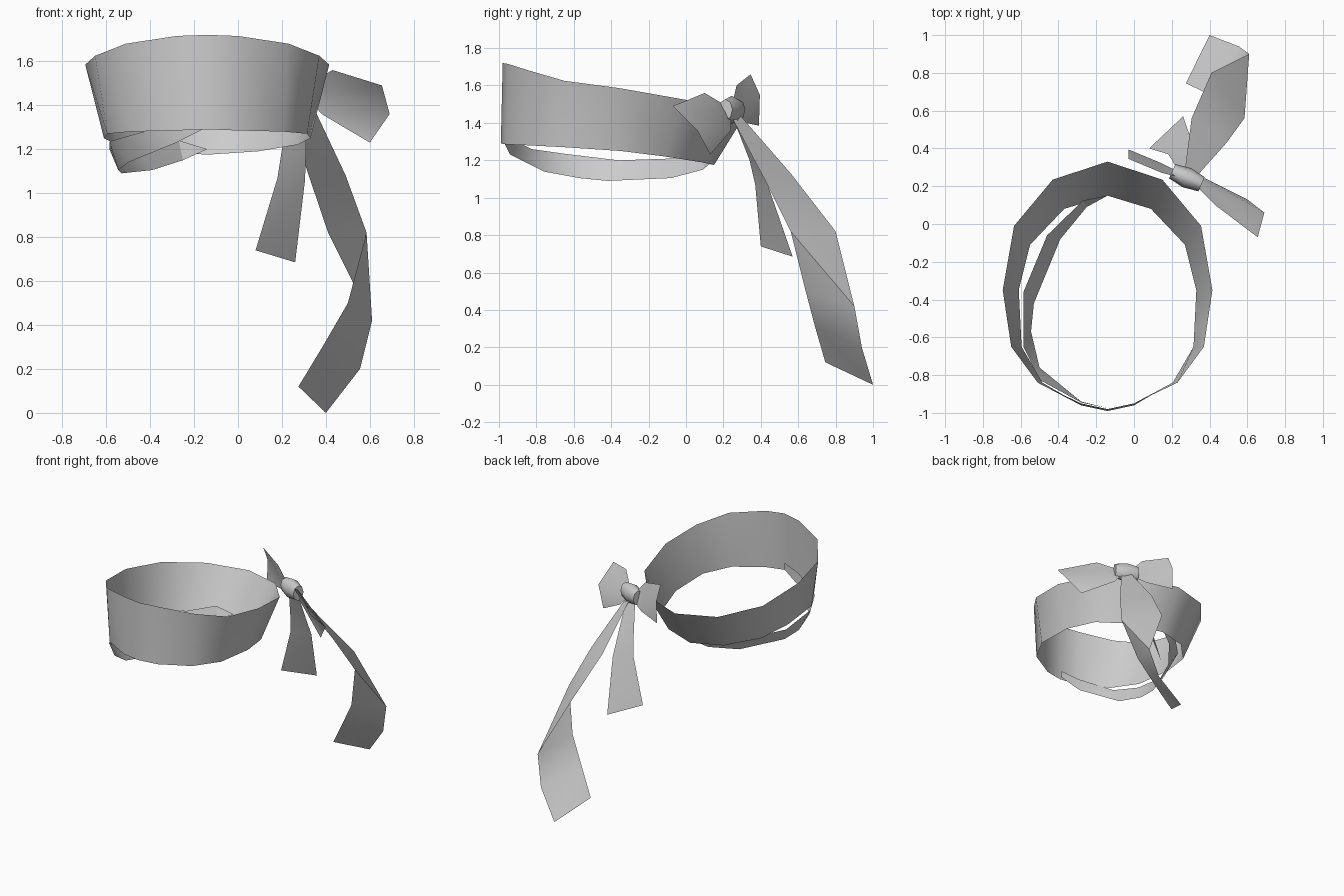
import bpy
import bmesh
from math import atan2, cos, pi, sin
from mathutils import Matrix, Vector

default_cube = bpy.data.objects.get("Cube")
if default_cube:
    bpy.data.objects.remove(default_cube, do_unlink=True)

# One plain cloth colour
cloth = bpy.data.materials.new("grey cloth")
cloth.use_nodes = True
colour = (0.6, 0.6, 0.6, 1)
cloth.diffuse_color = colour
cloth.node_tree.nodes["Principled BSDF"].inputs["Base Color"].default_value = colour


def add_object(name, mesh_builder):
    """Turn a finished bmesh into a smooth shaded cloth object."""
    mesh = bpy.data.meshes.new(name)
    mesh_builder.to_mesh(mesh)
    mesh_builder.free()
    mesh.materials.append(cloth)
    part = bpy.data.objects.new(name, mesh)
    bpy.context.scene.collection.objects.link(part)
    bpy.ops.object.select_all(action="DESELECT")
    part.select_set(True)
    bpy.context.view_layer.objects.active = part
    bpy.ops.object.shade_smooth_by_angle(angle=pi / 3)
    return part


def ribbon(name, *rails, closed=False):
    """Stretch a thin sheet of cloth between neighbouring edge rails."""
    builder = bmesh.new()
    lines = [[builder.verts.new(point) for point in rail] for rail in rails]
    count = len(lines[0])
    for first, second in zip(lines, lines[1:]):
        for index in range(count if closed else count - 1):
            following = (index + 1) % count
            # Split each quad along the first-to-second diagonal
            a, b = first[index], first[following]
            c, d = second[following], second[index]
            builder.faces.new((a, b, d))
            builder.faces.new((b, c, d))
    return add_object(name, builder)


def mirrored_loop(half, middle=-0.14):
    """Complete a loop whose first and last points lie on the middle line."""
    right = [(middle + offset, y, z) for offset, y, z in half]
    left = [(middle - offset, y, z) for offset, y, z in half[1:-1]]
    return right + left[::-1]


# Head band: flared loop, tall at the front and dipping at the back
band_top = [(0, -0.98, 1.72), (0.14, -0.95, 1.715), (0.37, -0.84, 1.68),
            (0.51, -0.65, 1.625), (0.555, -0.35, 1.585), (0.495, -0.01, 1.525),
            (0.29, 0.235, 1.48), (0, 0.33, 1.465)]
band_bottom = [(0, -0.99, 1.29), (0.14, -0.96, 1.285), (0.345, -0.84, 1.28),
               (0.455, -0.65, 1.27), (0.47, -0.35, 1.25), (0.41, -0.11, 1.22),
               (0.23, 0.08, 1.19), (0, 0.15, 1.175)]
ribbon("head_band", mirrored_loop(band_bottom), mirrored_loop(band_top), closed=True)

# Loose inner wrap hanging below the right side of the band
wrap_lower = [(-0.14, -0.975, 1.3), (-0.28, -0.94, 1.23), (-0.5, -0.76, 1.14),
              (-0.545, -0.57, 1.105), (-0.53, -0.42, 1.09), (-0.39, -0.08, 1.105),
              (-0.25, 0.09, 1.15), (-0.14, 0.15, 1.2)]
wrap_upper = [(-0.14, -0.975, 1.35), (-0.28, -0.945, 1.32), (-0.5, -0.825, 1.26),
              (-0.585, -0.65, 1.235), (-0.585, -0.36, 1.2), (-0.46, -0.06, 1.21),
              (-0.27, 0.125, 1.24), (-0.14, 0.15, 1.2)]
builder_rails = (wrap_upper[:-1], wrap_lower[:-1])
ribbon("inner_wrap", *builder_rails)
ribbon("inner_wrap_tip", wrap_upper[-2:], wrap_lower[-2:])

# Bow ears on both sides of the knot
ribbon("left_bow_ear",
       [(0.33, 0.2, 1.5), (0.43, 0.1, 1.56), (0.655, -0.07, 1.49)],
       [(0.33, 0.22, 1.46), (0.43, 0.18, 1.46), (0.69, 0.06, 1.36)],
       [(0.33, 0.24, 1.42), (0.38, 0.24, 1.36), (0.6, 0.13, 1.23)])
ribbon("right_bow_ear",
       [(0.23, 0.25, 1.51), (0.15, 0.27, 1.6), (-0.03, 0.345, 1.66)],
       [(0.23, 0.265, 1.47), (0.14, 0.3, 1.5), (-0.03, 0.395, 1.55)],
       [(0.23, 0.28, 1.43), (0.15, 0.32, 1.4), (-0.03, 0.39, 1.385)])

# Hanging tails
ribbon("short_tail",
       [(0.25, 0.25, 1.43), (0.2, 0.34, 1.2), (0.18, 0.37, 1.07), (0.08, 0.4, 0.74)],
       [(0.31, 0.27, 1.43), (0.31, 0.37, 1.2), (0.305, 0.44, 1.06), (0.26, 0.57, 0.685)])
ribbon("long_tail",
       [(0.27, 0.29, 1.44), (0.305, 0.56, 1.13), (0.41, 0.8, 0.82),
        (0.61, 0.9, 0.42), (0.555, 0.94, 0.2), (0.4, 1, 0)],
       [(0.33, 0.25, 1.42), (0.49, 0.43, 1.08), (0.585, 0.56, 0.82),
        (0.5, 0.64, 0.5), (0.39, 0.69, 0.31), (0.275, 0.745, 0.12)])

# Knot: a short pinched sleeve around the bow axis
knot = bmesh.new()
axis = Vector((0.9, -0.4, 0)).normalized()
across = Vector((-axis.y, axis.x, 0))
centre = Vector((0.28, 0.245, 1.47))
sides = 8
rings = []
for along, size in ((-0.085, 0.75), (0, 1), (0.085, 0.75)):
    ring = []
    for step in range(sides):
        angle = 2 * pi * step / sides
        offset = across * cos(angle) * 0.055 + Vector((0, 0, sin(angle) * 0.075))
        ring.append(knot.verts.new(centre + axis * along + offset * size))
    rings.append(ring)
for first, second in zip(rings, rings[1:]):
    for step in range(sides):
        after = (step + 1) % sides
        knot.faces.new((first[step], first[after], second[after], second[step]))
knot.faces.new(rings[0])
knot.faces.new(rings[-1])
bmesh.ops.recalc_face_normals(knot, faces=knot.faces)
add_object("knot", knot)
